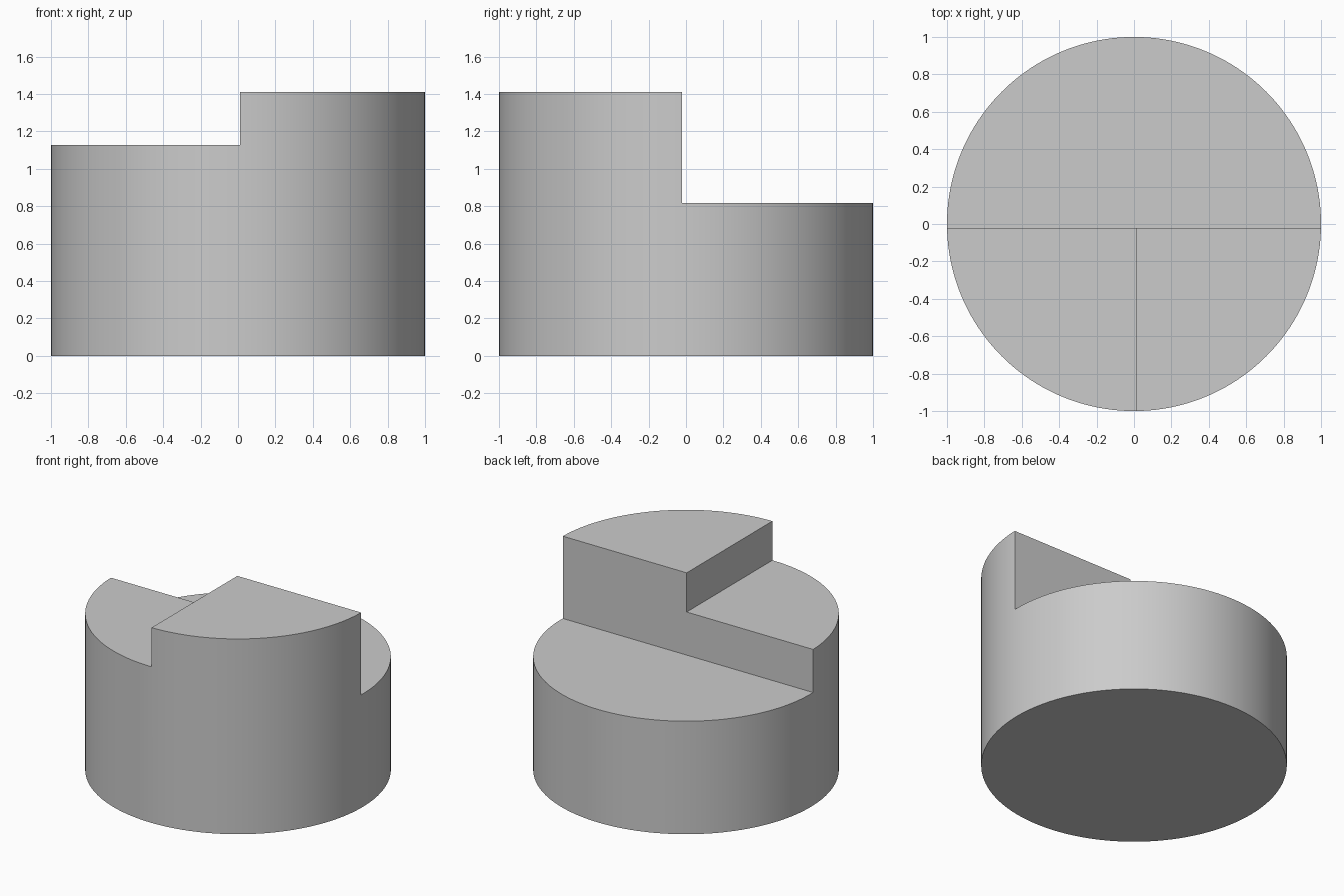
import bpy
from math import radians

if "Cube" in bpy.data.objects:
    bpy.data.objects.remove(bpy.data.objects["Cube"])

HEIGHT = 1.41        # tall front-right quarter
MID = 1.127          # front-left quarter
LOW = 0.816          # back half
SPLIT_X, SPLIT_Y = 0.01, -0.022


def cut_box(target, name, lo, hi):
    """Cut an axis-aligned box out of the target."""
    bpy.ops.mesh.primitive_cube_add(size=1, location=[(a + b) / 2 for a, b in zip(lo, hi)])
    box = bpy.context.object
    box.name = name
    box.scale = [b - a for a, b in zip(lo, hi)]
    box.hide_render = True
    mod = target.modifiers.new(name, 'BOOLEAN')
    mod.operation = 'DIFFERENCE'
    mod.solver = 'EXACT'
    mod.object = box
    bpy.context.view_layer.update()
    bpy.ops.object.select_all(action='DESELECT')
    target.select_set(True)
    bpy.context.view_layer.objects.active = target
    bpy.ops.object.modifier_apply(modifier=mod.name)
    bpy.data.objects.remove(box, do_unlink=True)


# Full round blank
bpy.ops.mesh.primitive_cylinder_add(vertices=160, radius=1, depth=HEIGHT,
                                    location=(0, 0, HEIGHT / 2))
body = bpy.context.object
body.name = "stepped_cylinder"

# Lower the back half, then the front-left quarter
cut_box(body, "back_step", (-2, SPLIT_Y, LOW), (2, 2, 2))
cut_box(body, "left_step", (-2, -2, MID), (SPLIT_X, 1.5, 2.1))

# Smooth round wall, crisp steps
bpy.ops.object.shade_smooth_by_angle(angle=radians(30))
